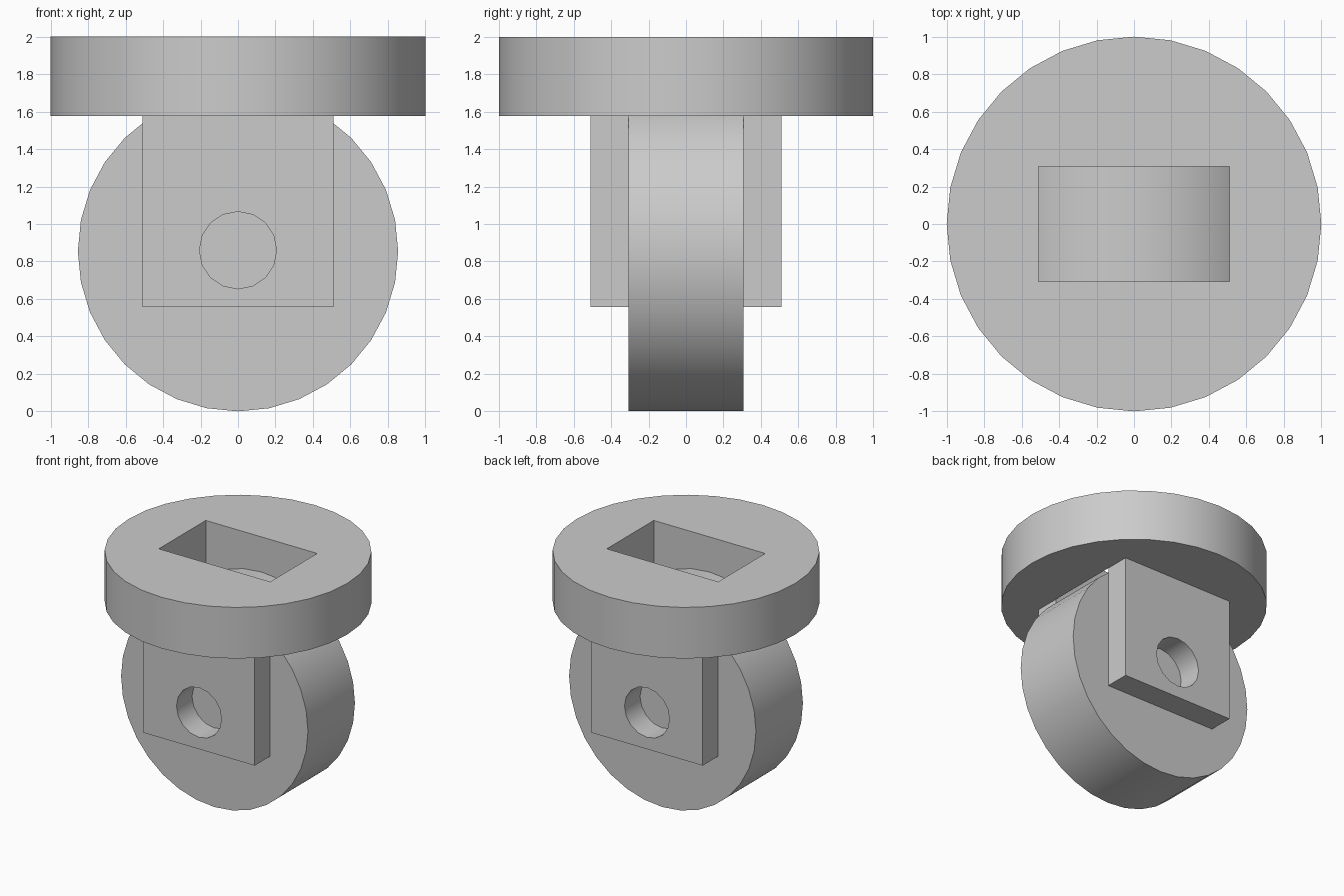
import bpy
import math

cube = bpy.data.objects.get("Cube")
if cube:
    bpy.data.objects.remove(cube, do_unlink=True)

grey = bpy.data.materials.new("plain grey")
grey.use_nodes = True
colour = (0.6, 0.6, 0.6, 1)
grey.diffuse_color = colour
grey.node_tree.nodes["Principled BSDF"].inputs["Base Color"].default_value = colour

WHEEL_R = 0.855      # also the axle height
WHEEL_HALF = 0.307   # half the wheel thickness
HALF_W = 0.51        # half the bracket and slot width
PLATE_Z = 1.577      # underside of the top disc


def finish(name):
    obj = bpy.context.object
    obj.name = name
    obj.data.materials.append(grey)
    return obj


def box(name, low, high):
    centre = [(a + b) / 2 for a, b in zip(low, high)]
    bpy.ops.mesh.primitive_cube_add(size=1, location=centre)
    obj = finish(name)
    obj.scale = [b - a for a, b in zip(low, high)]
    bpy.ops.object.transform_apply(location=False, rotation=False, scale=True)
    return obj


def cylinder(name, radius, depth, location, sides=32, along_y=False):
    bpy.ops.mesh.primitive_cylinder_add(
        vertices=sides, radius=radius, depth=depth, location=location,
        rotation=(math.pi / 2 if along_y else 0, 0, 0))
    return finish(name)


def cut(obj, cutter):
    mod = obj.modifiers.new("cut", "BOOLEAN")
    mod.operation = "DIFFERENCE"
    mod.solver = "EXACT"
    mod.object = cutter
    bpy.context.view_layer.objects.active = obj
    bpy.ops.object.modifier_apply(modifier=mod.name)
    bpy.data.objects.remove(cutter, do_unlink=True)


def smooth(obj):
    bpy.ops.object.select_all(action="DESELECT")
    obj.select_set(True)
    bpy.context.view_layer.objects.active = obj
    bpy.ops.object.shade_smooth_by_angle(angle=math.radians(30))


# Top disc with a rectangular slot above the wheel
disc = cylinder("top_disc", 1, 2 - PLATE_Z, (0, 0, (2 + PLATE_Z) / 2))
cut(disc, box("slot_cutter", (-HALF_W, -WHEEL_HALF, 1), (HALF_W, WHEEL_HALF, 3)))
smooth(disc)

# Wheel, reaching up into the slot
wheel = cylinder("wheel", WHEEL_R, 2 * WHEEL_HALF, (0, 0, WHEEL_R), along_y=True)
smooth(wheel)

# Bracket plates on both sides of the wheel, each with an axle hole
for name, side in (("front_bracket", -1), ("back_bracket", 1)):
    y0, y1 = sorted((side * WHEEL_HALF, side * HALF_W))
    bracket = box(name, (-HALF_W, y0, 0.557), (HALF_W, y1, PLATE_Z))
    cut(bracket, cylinder("hole_cutter", 0.206, 1, (0, side * HALF_W, 0.86),
                          sides=16, along_y=True))
    smooth(bracket)
